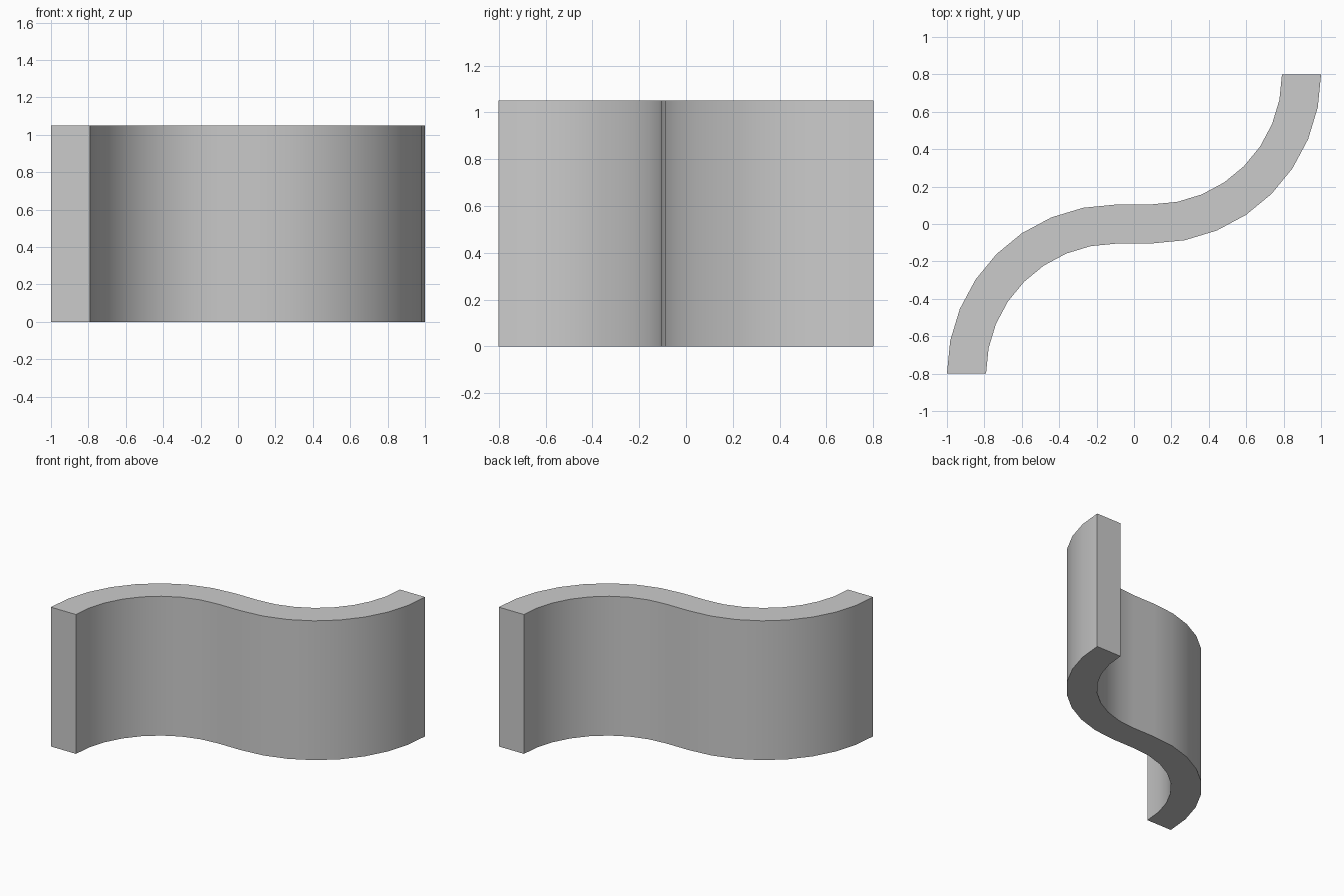
import bpy, bmesh, math

if "Cube" in bpy.data.objects:
    bpy.data.objects.remove(bpy.data.objects["Cube"])

HEIGHT = 1.05
CX, CY = 0.096, 0.8        # centre of the right-hand bend
R_OUT, R_IN = 0.904, 0.695
STEPS = 8


def bend(radius):
    """Quarter arc from the open end to the middle of the wall."""
    pts = []
    for i in range(STEPS + 1):
        a = math.radians(90) * i / STEPS
        pts.append((CX + radius * math.cos(a), CY - radius * math.sin(a)))
    return pts


def turned(pts):
    """Half turn about the origin, reversed to continue the path."""
    return [(-x, -y) for x, y in reversed(pts)]


# Two edges of the S-shaped wall, from the right end to the left end
outer, inner = bend(R_OUT), bend(R_IN)
side_a = outer + turned(inner)
side_b = inner + turned(outer)

# Footprint strip of quads, extruded upwards
bm = bmesh.new()
va = [bm.verts.new((x, y, 0)) for x, y in side_a]
vb = [bm.verts.new((x, y, 0)) for x, y in side_b]
for i in range(len(va) - 1):
    bm.faces.new((va[i], va[i + 1], vb[i + 1], vb[i]))
result = bmesh.ops.extrude_face_region(bm, geom=bm.faces[:])
top = [v for v in result["geom"] if isinstance(v, bmesh.types.BMVert)]
bmesh.ops.translate(bm, verts=top, vec=(0, 0, HEIGHT))

# Close the base if the extrusion left it open
open_edges = [e for e in bm.edges if e.is_boundary]
if open_edges:
    bmesh.ops.holes_fill(bm, edges=open_edges, sides=0)
bmesh.ops.recalc_face_normals(bm, faces=bm.faces[:])

mesh = bpy.data.meshes.new("curved_wall")
bm.to_mesh(mesh)
bm.free()
wall = bpy.data.objects.new("curved_wall", mesh)
bpy.context.collection.objects.link(wall)

# Smooth bends, sharp rims and ends
bpy.context.view_layer.objects.active = wall
wall.select_set(True)
bpy.ops.object.shade_smooth_by_angle(angle=math.radians(30))
